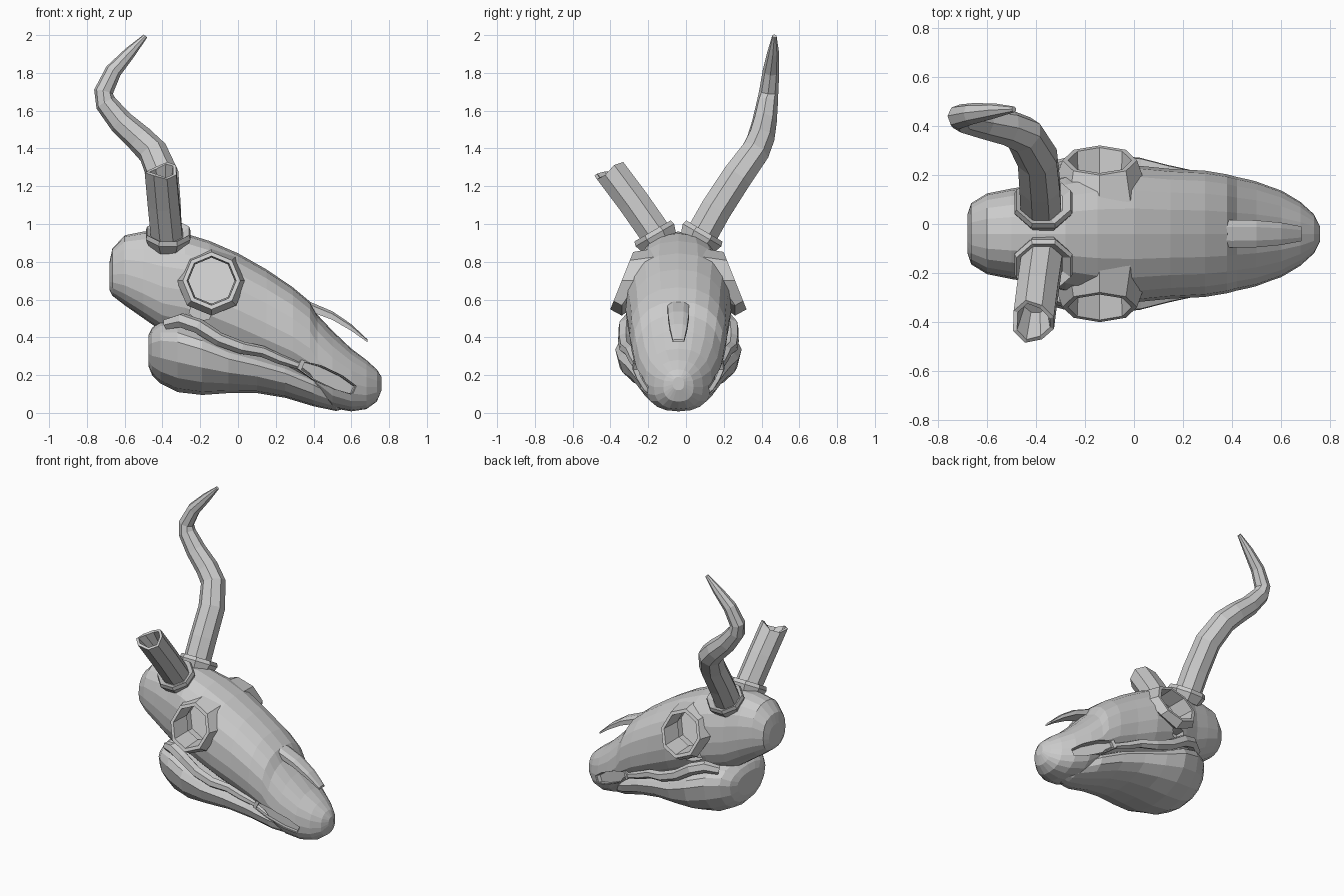
import bpy, bmesh
from math import sin, cos, pi, copysign
from mathutils import Vector

cube = bpy.data.objects.get("Cube")
if cube:
    bpy.data.objects.remove(cube)

MID = -0.04  # symmetry plane of the skull

bone = bpy.data.materials.new("bone grey")
bone.use_nodes = True
bone.diffuse_color = (0.6, 0.6, 0.6, 1)
bone.node_tree.nodes["Principled BSDF"].inputs["Base Color"].default_value = (0.6, 0.6, 0.6, 1)


def loft(name, rings, closed=False):
    """Skin a list of equal point rings, capped at the ends or joined in a loop."""
    bm = bmesh.new()
    rows = [[bm.verts.new(p) for p in ring] for ring in rings]
    n = len(rows[0])
    pairs = list(zip(rows, rows[1:])) + ([(rows[-1], rows[0])] if closed else [])
    for a, b in pairs:
        for i in range(n):
            bm.faces.new((a[i], a[(i + 1) % n], b[(i + 1) % n], b[i]))
    if not closed:
        bm.faces.new(rows[0])
        bm.faces.new(rows[-1])
    bmesh.ops.recalc_face_normals(bm, faces=bm.faces)
    mesh = bpy.data.meshes.new(name)
    bm.to_mesh(mesh)
    bm.free()
    mesh.materials.append(bone)
    obj = bpy.data.objects.new(name, mesh)
    obj.location.y = MID
    bpy.context.collection.objects.link(obj)
    return obj


def section(x, top, bottom, half, widest, power, sides=20):
    """Rounded cross-section whose widest level is a share of its height."""
    mid = bottom + (top - bottom) * widest
    ring = []
    for i in range(sides):
        c, s = cos(2 * pi * i / sides), sin(2 * pi * i / sides)
        z = mid + (top - mid if s > 0 else mid - bottom) * copysign(abs(s) ** power, s)
        ring.append(Vector((x, half * copysign(abs(c) ** power, c), z)))
    return ring


def tube(path, radii, sides=8):
    """Rings carried along a path without twisting."""
    pts = [Vector(p) for p in path]
    rings, side = [], Vector((1, 0, 0))
    for i, p in enumerate(pts):
        along = (pts[min(i + 1, len(pts) - 1)] - pts[max(i - 1, 0)]).normalized()
        side = (side - along * side.dot(along)).normalized()
        up = along.cross(side)
        rings.append([p + radii[i] * (side * cos(a) + up * sin(a))
                      for a in (2 * pi * (k + 0.5) / sides for k in range(sides))])
    return rings


def cut(target, cutter):
    cutter.hide_render = True
    mod = target.modifiers.new("cut", "BOOLEAN")
    mod.operation, mod.object, mod.solver = "DIFFERENCE", cutter, "EXACT"
    bpy.context.view_layer.update()
    bpy.context.view_layer.objects.active = target
    bpy.ops.object.modifier_apply(modifier=mod.name)
    bpy.data.objects.remove(cutter)


# Upper skull: x, top, bottom, half width
skull = loft("upper_skull", [section(*r, 0.45, 0.85) for r in (
    (-0.68, 0.80, 0.65, 0.08), (-0.665, 0.87, 0.62, 0.125), (-0.60, 0.94, 0.57, 0.165),
    (-0.50, 0.96, 0.50, 0.185), (-0.40, 0.96, 0.43, 0.20), (-0.28, 0.95, 0.40, 0.24),
    (-0.15, 0.91, 0.36, 0.27), (0.0, 0.845, 0.30, 0.28), (0.15, 0.76, 0.24, 0.265),
    (0.29, 0.665, 0.19, 0.258), (0.38, 0.59, 0.14, 0.243), (0.42, 0.52, 0.085, 0.232),
    (0.50, 0.435, 0.025, 0.215), (0.60, 0.34, 0.008, 0.178), (0.68, 0.28, 0.02, 0.13),
    (0.735, 0.23, 0.06, 0.08), (0.76, 0.19, 0.12, 0.03))])

# Lower jaw with broad cheeks
jaw = loft("lower_jaw", [section(*r, 0.68, 0.95, 16) for r in (
    (-0.475, 0.41, 0.25, 0.14), (-0.455, 0.45, 0.20, 0.20), (-0.41, 0.49, 0.155, 0.25),
    (-0.32, 0.50, 0.11, 0.30),
    (-0.19, 0.45, 0.095, 0.335), (-0.05, 0.37, 0.105, 0.318), (0.10, 0.32, 0.105, 0.28),
    (0.25, 0.27, 0.08, 0.245), (0.40, 0.20, 0.035, 0.20), (0.52, 0.13, 0.01, 0.12),
    (0.60, 0.10, 0.03, 0.05))])


# Eye socket outline, leaning outward toward the bottom
def socket(s, radius, shift, lean=0.4, limit=1.0):
    ring = []
    for k in range(8):
        a = 2 * pi * k / 8
        x, h = radius * cos(a), radius * sin(a)
        ring.append(Vector((-0.14 + x, s * min(limit, 0.30 - h * lean + shift), 0.70 + h)))
    return ring


# Slanted prism for openings along the sides of the skull
def side_prism(s, center, along, length, height, depth):
    along = Vector(along).normalized()
    out = Vector((-along.y, along.x, 0)).normalized()
    up = out.cross(along)
    rings = []
    for d in (-depth, 0.2):
        ring = []
        for k in range(8):
            a = 2 * pi * (k + 0.5) / 8
            rise = copysign(abs(sin(a)) ** 0.6, sin(a))
            p = Vector(center) + out * d + along * length * cos(a) + up * height * rise
            ring.append(Vector((p.x, s * p.y, p.z)))
        rings.append(ring)
    return rings


for s, label in ((1, "left"), (-1, "right")):
    # Eye socket hollow and raised rim
    cut(skull, loft("socket_cutter", [socket(s, 0.135, -0.20), socket(s, 0.135, 0.3)]))
    loft(label + "_eye_rim", [socket(s, 0.185, -0.09, 0.9, 0.30), socket(s, 0.152, 0.0),
                              socket(s, 0.13, 0.0), socket(s, 0.122, -0.14)], True)

    # Temple opening under the socket
    cut(skull, loft("temple_cutter", side_prism(s, (-0.20, 0.25, 0.53), (1, 0, -0.3), 0.06, 0.035, 0.08)))

    # Long opening beside the snout with a raised border
    slot = ((0.48, 0.205, 0.185), (1, -0.30, -0.48))
    for part in (skull, jaw):
        cut(part, loft("slot_cutter", side_prism(s, *slot, 0.17, 0.043, 0.035)))
    inner = side_prism(s, *slot, 0.165, 0.039, 0.035)[0]
    shift = Vector((0.30, s, 0)).normalized()
    center = sum(inner, Vector()) / 8
    grow = [center + (p - center) * 1.15 for p in inner]
    loft(label + "_snout_border", [inner, [p + shift * 0.026 for p in inner],
                                   [p + shift * 0.026 for p in grow], grow], True)

    # Cheek ridge running from the jaw hinge to the snout
    path = ((-0.38, 0.21, 0.47), (-0.30, 0.255, 0.49), (-0.21, 0.28, 0.46), (-0.10, 0.285, 0.39),
            (0.02, 0.28, 0.345), (0.13, 0.255, 0.325), (0.22, 0.238, 0.285), (0.32, 0.222, 0.25))
    loft(label + "_cheek_ridge", tube([(x, s * y, z) for x, y, z in path],
                                      (0.03, 0.04, 0.04, 0.037, 0.034, 0.03, 0.027, 0.02), 6))

    # Flared horn collar
    base = Vector((-0.37, s * 0.095, 0.89))
    lean = Vector((0, s * 0.5, 0.86))
    rings = tube([base, base + lean * 0.06, base + lean * 0.085], (0.105, 0.128, 0.12))
    rings.append(tube([base, base + lean * 0.06], (0.085, 0.085))[1])
    loft(label + "_horn_collar", rings)

# Complete spiral horn
loft("left_horn", tube(
    ((-0.38, 0.11, 0.92), (-0.385, 0.20, 1.08), (-0.395, 0.31, 1.25), (-0.45, 0.405, 1.38),
     (-0.52, 0.435, 1.45), (-0.62, 0.455, 1.54), (-0.70, 0.47, 1.64), (-0.712, 0.478, 1.70),
     (-0.66, 0.49, 1.81), (-0.57, 0.502, 1.91), (-0.49, 0.508, 1.995)),
    (0.09, 0.089, 0.087, 0.08, 0.074, 0.066, 0.057, 0.051, 0.044, 0.031, 0.012)))

# Broken horn with a jagged, hollow end, longer on its outer side
stump = tube(((-0.375, -0.10, 0.92), (-0.395, -0.24, 1.12), (-0.41, -0.36, 1.28)),
             (0.09, 0.09, 0.09))
end = sum(stump[2], Vector()) / 8
axis = Vector((-0.06, -0.58, 0.81))
mouth = [end + (p - end) * 0.8 for p in stump[2]]
floor = [end + (p - end) * 0.55 - axis * 0.13 for p in stump[2]]
for k in range(8):
    chip = axis * (0.015 * (-1) ** (k // 2) - 0.3 * (stump[2][k].y - end.y))
    stump[2][k] += chip
    mouth[k] += chip
loft("right_broken_horn", stump + [mouth, floor])

# Nasal bone overhanging the snout: x, height, half width, thickness
loft("nasal_bone", [[Vector((x, sy * w, z + dz * t)) for sy, dz in
                     ((-1, -0.5), (1, -0.5), (1, 0.2), (0.5, 0.5), (-0.5, 0.5), (-1, 0.2))]
                    for x, z, w, t in ((0.34, 0.58, 0.055, 0.05), (0.40, 0.555, 0.057, 0.05),
                                       (0.50, 0.515, 0.055, 0.045), (0.60, 0.452, 0.046, 0.035),
                                       (0.685, 0.382, 0.03, 0.015))])
